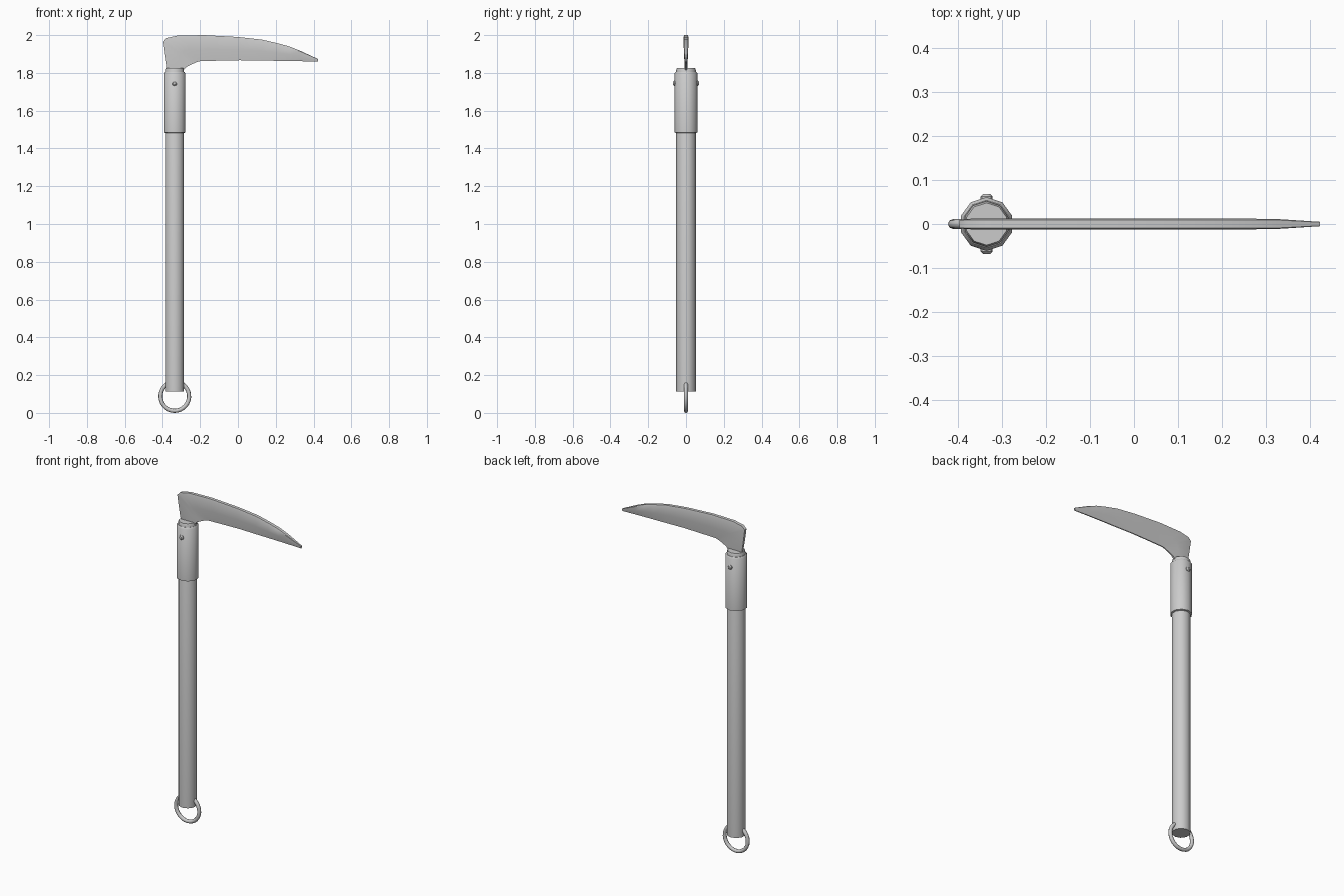
import bpy, bmesh, math

if "Cube" in bpy.data.objects:
    bpy.data.objects.remove(bpy.data.objects["Cube"])

CX = -0.335  # handle axis


def finish(name, bm, angle=40):
    bmesh.ops.recalc_face_normals(bm, faces=bm.faces)
    me = bpy.data.meshes.new(name)
    bm.to_mesh(me)
    bm.free()
    ob = bpy.data.objects.new(name, me)
    bpy.context.collection.objects.link(ob)
    bpy.ops.object.select_all(action='DESELECT')
    ob.select_set(True)
    bpy.context.view_layer.objects.active = ob
    bpy.ops.object.shade_smooth_by_angle(angle=math.radians(angle))
    return ob


def loft(name, rings, angle=40):
    """Skin a list of closed rings and cap both ends."""
    bm = bmesh.new()
    vs = [[bm.verts.new(p) for p in r] for r in rings]
    n = len(rings[0])
    for a, b in zip(vs, vs[1:]):
        for i in range(n):
            j = (i + 1) % n
            bm.faces.new((a[i], a[j], b[j], b[i]))
    bm.faces.new(vs[0][::-1])
    bm.faces.new(vs[-1])
    return finish(name, bm, angle)


def circle(r, z, n=10):
    return [(CX + r * math.sin(2 * math.pi * i / n),
             r * math.cos(2 * math.pi * i / n), z) for i in range(n)]


# Shaft, running through the collar and showing as a plug on top
loft("shaft", [circle(0.052, 0.112), circle(0.052, 1.815), circle(0.048, 1.826)])

# Metal collar with slightly chamfered rims
loft("collar", [circle(0.053, 1.482), circle(0.061, 1.485),
                circle(0.061, 1.797), circle(0.054, 1.806)])

# Rivets on both sides of the collar
for name, s in (("rivet_front", -1), ("rivet_back", 1)):
    loft(name, [[(CX + r * math.cos(i * math.pi / 4), s * y,
                  1.745 + r * math.sin(i * math.pi / 4)) for i in range(8)]
                for r, y in ((0.014, 0.05), (0.014, 0.062), (0.008, 0.068))])

# Blade: spine point, cutting-edge point, half thickness at spine and edge
stations = [
    (-0.376, 1.815, -0.286, 1.815, 0.006, 0.006),
    (-0.378, 1.835, -0.270, 1.833, 0.008, 0.005),
    (-0.388, 1.900, -0.243, 1.846, 0.010, 0.004),
    (-0.397, 1.966, -0.222, 1.855, 0.011, 0.003),
    (-0.380, 1.984, -0.212, 1.859, 0.012, 0.003),
    (-0.320, 1.997, -0.200, 1.862, 0.012, 0.003),
    (-0.180, 2.000, -0.130, 1.864, 0.012, 0.003),
    (0.000, 1.990, 0.010, 1.867, 0.012, 0.003),
    (0.127, 1.976, 0.130, 1.865, 0.012, 0.003),
    (0.210, 1.957, 0.210, 1.864, 0.012, 0.003),
    (0.275, 1.939, 0.275, 1.863, 0.012, 0.003),
    (0.330, 1.917, 0.330, 1.862, 0.011, 0.003),
    (0.423, 1.874, 0.423, 1.859, 0.005, 0.002),
]
rings = []
for sx, sz, ex, ez, ts, te in stations:
    side = [(f, t) for f, t in ((0.0, ts * 0.8), (0.06, ts), (0.55, ts * 0.85), (1.0, te))]
    loop = side + [(f, -t) for f, t in reversed(side)]
    rings.append([(sx + (ex - sx) * f, t, sz + (ez - sz) * f) for f, t in loop])
loft("blade", rings, 35)

# Ring hanging from the butt of the shaft, its ends buried in the wood
N, M, R, r = 24, 8, 0.077, 0.011
ring = []
a0, a1 = math.radians(125), math.radians(415)
for i in range(N + 1):
    a = a0 + (a1 - a0) * i / N
    ring.append([(CX + (R + r * math.cos(b)) * math.cos(a), r * math.sin(b),
                  0.088 + (R + r * math.cos(b)) * math.sin(a))
                 for b in (2 * math.pi * k / M for k in range(M))])
loft("butt_ring", ring, 60)
